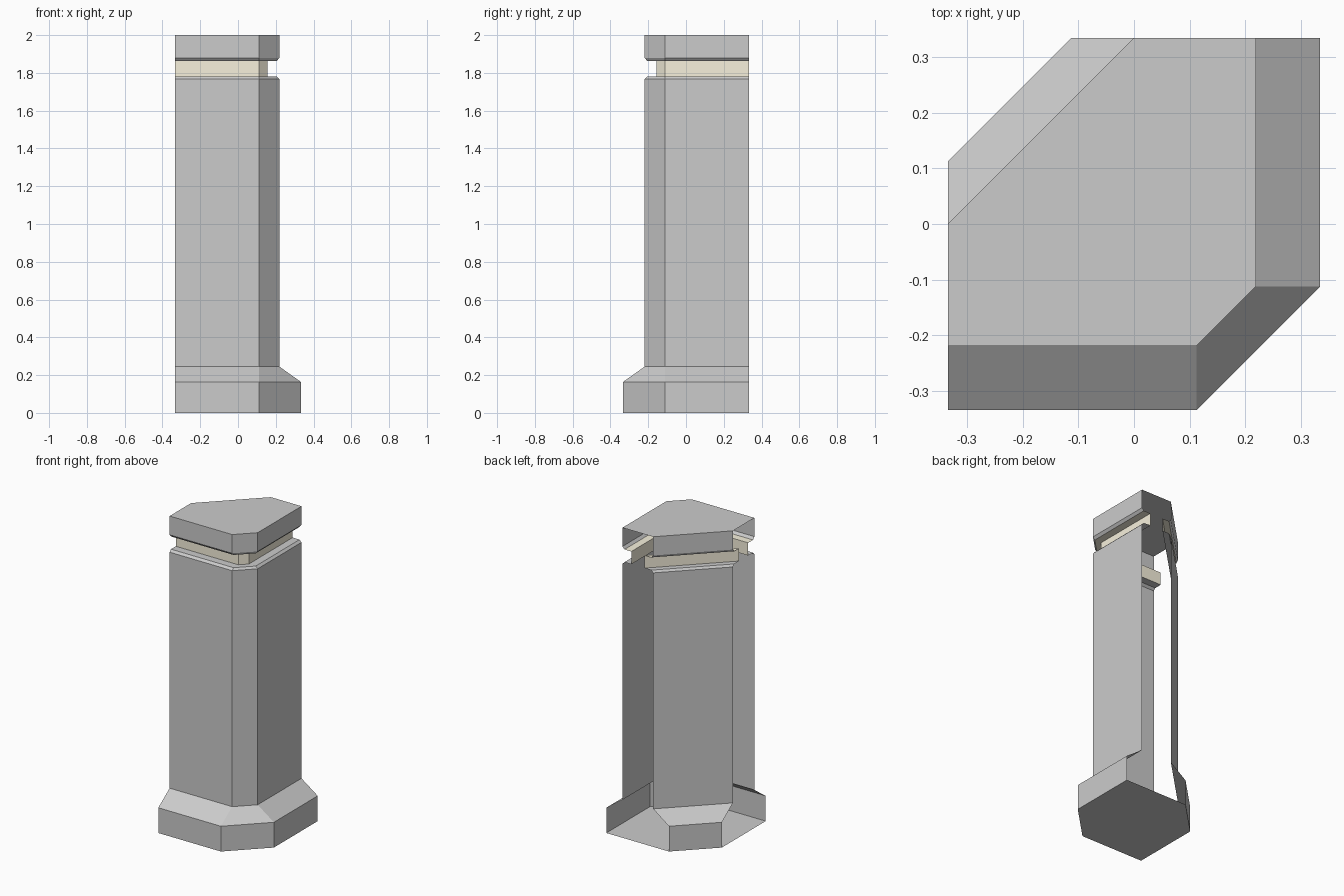
import bpy, bmesh

if "Cube" in bpy.data.objects:
    bpy.data.objects.remove(bpy.data.objects["Cube"])

E = 0.3345   # half extent: the open ends lie on x = -E and y = E
C = 0.112    # where the corner chamfer starts


def ring(z, a, b):
    """Six corners: four along the front/chamfer/right walls, two on the diagonal back wall."""
    return [(-E, -a, z), (C, -a, z), (a, -C, z), (a, E, z), (-b, E, z), (-E, b, z)]


def part(name, profile, cap_bottom=False, cap_top=False, color=None):
    """Loft thin walls through a (z, wall offset, diagonal offset) profile, leaving the two ends open."""
    bm = bmesh.new()
    rings = [[bm.verts.new(p) for p in ring(*row)] for row in profile]
    for lo, hi in zip(rings, rings[1:]):
        for i in (0, 1, 2, 4):
            bm.faces.new((lo[i], lo[i + 1], hi[i + 1], hi[i]))
    if cap_bottom:
        bm.faces.new(list(reversed(rings[0])))
    if cap_top:
        bm.faces.new(rings[-1])
    me = bpy.data.meshes.new(name)
    bm.to_mesh(me)
    bm.free()
    ob = bpy.data.objects.new(name, me)
    bpy.context.collection.objects.link(ob)
    if color:
        mat = bpy.data.materials.new(name + "_material")
        mat.diffuse_color = color
        mat.use_nodes = True
        mat.node_tree.nodes["Principled BSDF"].inputs["Base Color"].default_value = mat.diffuse_color
        me.materials.append(mat)
    return ob


W = 0.219              # shaft wall offset
base = (E, C)
shaft = (W, 0.0)
lip = (W - 0.014, -0.014)
groove = (0.156, -0.063)

# plinth with sloped shoulder and closed floor
part("plinth", [(0, *base), (0.163, *base), (0.245, *shaft)], cap_bottom=True)

# tall shaft with bevelled upper rim
part("shaft", [(0.245, *shaft), (1.767, *shaft), (1.781, *lip), (1.781, *groove)])

# recessed cream band
part("recessed_band", [(1.781, *groove), (1.863, *groove), (1.863, *lip)],
     color=(0.93, 0.88, 0.72, 1))

# cap block with bevelled lower rim and closed top
part("cap", [(1.863, *lip), (1.879, *shaft), (2.0, *shaft)], cap_top=True)
